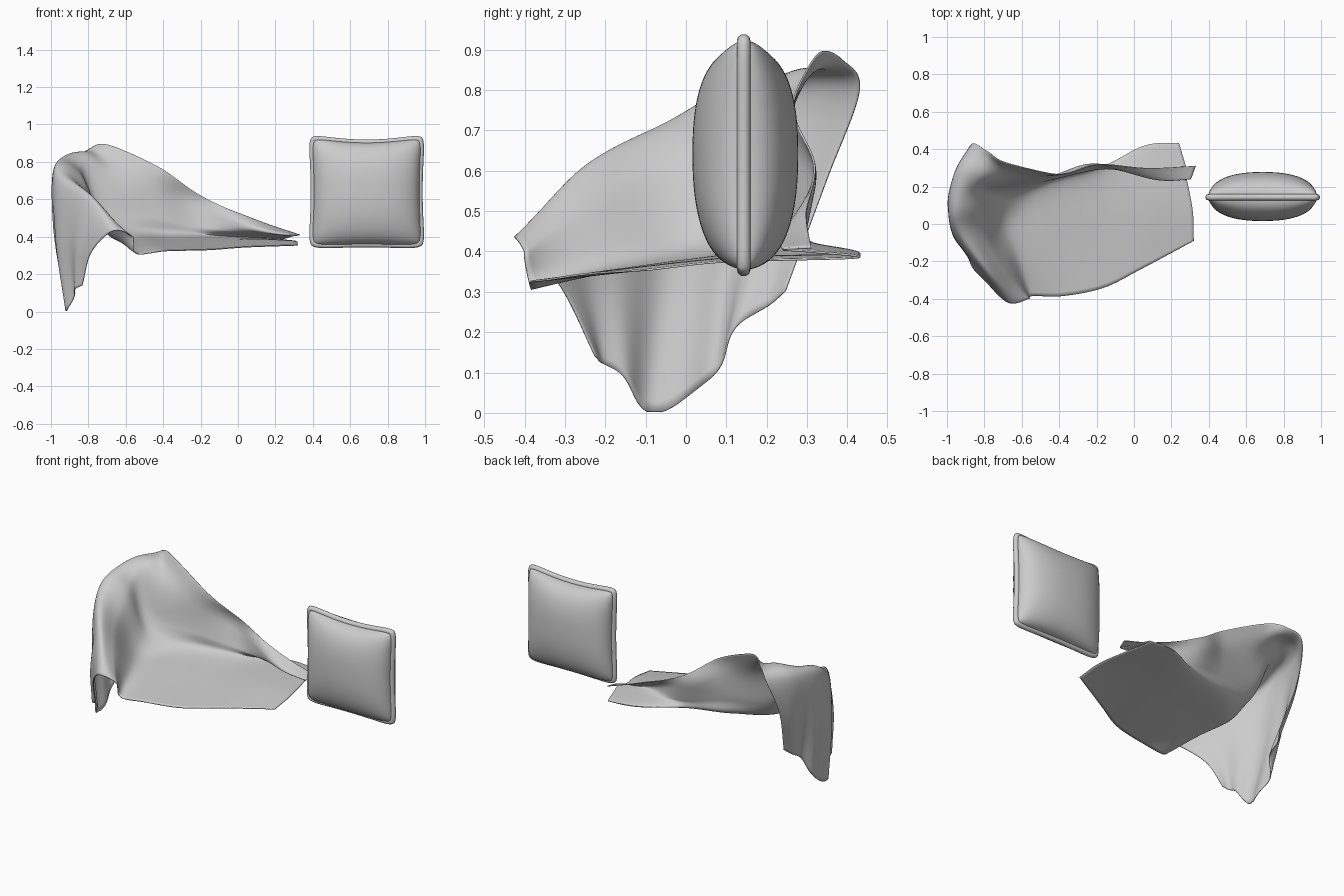
import bpy, bmesh, math
from mathutils import Vector

if "Cube" in bpy.data.objects:
    bpy.data.objects.remove(bpy.data.objects["Cube"])


def smooth(obj, angle=60):
    bpy.ops.object.select_all(action='DESELECT')
    obj.select_set(True)
    bpy.context.view_layer.objects.active = obj
    bpy.ops.object.shade_smooth_by_angle(angle=math.radians(angle))


def mesh_object(name, bm):
    me = bpy.data.meshes.new(name)
    bm.to_mesh(me)
    bm.free()
    obj = bpy.data.objects.new(name, me)
    bpy.context.collection.objects.link(obj)
    return obj


def add_grid(bm, func, nu, nv):
    g = [[bm.verts.new(func(i / nu, j / nv)) for j in range(nv + 1)] for i in range(nu + 1)]
    for i in range(nu):
        for j in range(nv):
            bm.faces.new((g[i][j], g[i + 1][j], g[i + 1][j + 1], g[i][j + 1]))
    return g


def spline(pts, t):
    # Catmull-Rom through pts, t in 0..1
    n = len(pts) - 1
    s = min(t * n, n - 1e-6)
    i = int(s)
    f = s - i
    b, c = pts[i], pts[i + 1]
    a = pts[i - 1] if i > 0 else b * 2 - c
    d = pts[i + 2] if i + 2 <= n else c * 2 - b
    return 0.5 * (b * 2 + (c - a) * f + (a * 2 - b * 5 + c * 4 - d) * f * f
                  + (b * 3 - a - c * 3 + d) * f ** 3)


# Draped throw: cross-sections from front edge to back edge,
# running from the seat's right end, over the arm, down to the hem
rows = [
    [(.32, -.09, .355), (.31, .10, .375), (.24, .425, .385), (.28, .30, .40), (.30, .24, .405), (.33, .31, .41)],
    [(.04, -.24, .345), (.08, .10, .38), (.05, .41, .395), (.08, .28, .42), (.11, .24, .44), (.10, .30, .485)],
    [(-.16, -.34, .33), (-.20, 0, .37), (-.20, .27, .40), (-.20, .295, .45), (-.20, .315, .54), (-.20, .31, .62)],
    [(-.38, -.385, .325), (-.45, -.05, .37), (-.46, .20, .41), (-.44, .24, .50), (-.43, .26, .65), (-.42, .27, .77)],
    [(-.54, -.385, .315), (-.65, -.10, .38), (-.70, .08, .44), (-.72, .17, .55), (-.68, .25, .75), (-.68, .33, .885)],
    [(-.56, -.40, .40), (-.72, -.23, .54), (-.82, 0, .66), (-.85, .14, .76), (-.82, .27, .84), (-.79, .39, .875)],
    [(-.67, -.42, .43), (-.80, -.25, .60), (-.95, -.04, .71), (-.98, .10, .77), (-.95, .27, .80), (-.86, .43, .80)],
    [(-.84, -.23, .14), (-.88, -.17, .10), (-.91, -.08, .00), (-.92, .05, .08), (-.89, .14, .22), (-.86, .25, .30)],
]
rows = [[Vector(p) for p in r] for r in rows]
bulge = Vector((-.035, .01, .03))
rows.insert(7, [(a + b) / 2 + bulge for a, b in zip(rows[6], rows[7])])


def cloth(v, u):
    return spline([spline(r, u) for r in rows], v)


bm = bmesh.new()
NV, NU = 110, 80
grid = add_grid(bm, cloth, NV, NU)
bm.normal_update()
# Soft wrinkles: gathers on the hanging part, diagonal folds on arm and back
offsets = []
for i in range(NV + 1):
    v = i / NV
    for j in range(NU + 1):
        u = j / NU
        hang = max(0, (v - .76) / .24)
        arm = math.exp(-((v - .58) / .12) ** 2)
        back = max(0, u - .5) * math.exp(-((v - .3) / .17) ** 2)
        d = .011 * hang * math.sin(u * 24 + 2 * v)
        d += .008 * arm * math.sin(u * 21 - v * 9)
        d += .014 * back * math.sin(v * 28 + u * 14)
        d += .003 * math.sin(u * 9 + 3) * math.sin(v * 17)
        vert = grid[i][j]
        offsets.append((vert, vert.normal * d))
for vert, off in offsets:
    vert.co += off
    vert.co.z = max(vert.co.z, .003)
    vert.co.x = max(vert.co.x, -.997)
bmesh.ops.recalc_face_normals(bm, faces=bm.faces[:])
throw = mesh_object("draped_throw", bm)
mod = throw.modifiers.new("thickness", 'SOLIDIFY')
mod.thickness = .005
mod.offset = 0
smooth(throw)

# Cushion: square with pinched sides, two puffed faces
CX, CY, CZ = .688, .147, .642


def outline(a, b):
    corner = 1 - .05 * (a * b) ** 8
    pinch = (.105 if b > 0 else .03) * abs(b)
    x = .298 * a * (1 - .05 * (1 - b * b)) * corner
    z = .292 * b * (1 - pinch * (1 - a * a)) * corner
    return CX + x, CZ + z


def puff(side):
    def f(u, v):
        a = math.sin((u - .5) * math.pi)
        b = math.sin((v - .5) * math.pi)
        x, z = outline(a, b)
        h = (max(0, 1 - abs(a) ** 2.3) * max(0, 1 - abs(b) ** 2.3)) ** .42
        return Vector((x, CY + side * .131 * h, z))
    return f


bm = bmesh.new()
for side in (-1, 1):
    add_grid(bm, puff(side), 56, 56)
bmesh.ops.remove_doubles(bm, verts=bm.verts[:], dist=1e-5)
bmesh.ops.recalc_face_normals(bm, faces=bm.faces[:])
smooth(mesh_object("cushion", bm), 80)

# Piping around the cushion seam
N = 32
edge = [-math.cos(math.pi * k / N) for k in range(N)]
loop = [(t, -1) for t in edge] + [(1, t) for t in edge] + [(-t, 1) for t in edge] + [(-1, -t) for t in edge]
cu = bpy.data.curves.new("cushion_piping", 'CURVE')
cu.dimensions = '3D'
cu.bevel_depth = .017
cu.bevel_resolution = 3
sp = cu.splines.new('POLY')
sp.points.add(len(loop) - 1)
for p, (a, b) in zip(sp.points, loop):
    x, z = outline(a, b)
    p.co = (x, CY - .004, z, 1)
sp.use_cyclic_u = True
piping = bpy.data.objects.new("cushion_piping", cu)
bpy.context.collection.objects.link(piping)
bpy.ops.object.select_all(action='DESELECT')
piping.select_set(True)
bpy.context.view_layer.objects.active = piping
bpy.ops.object.convert(target='MESH')
smooth(bpy.context.view_layer.objects.active)
